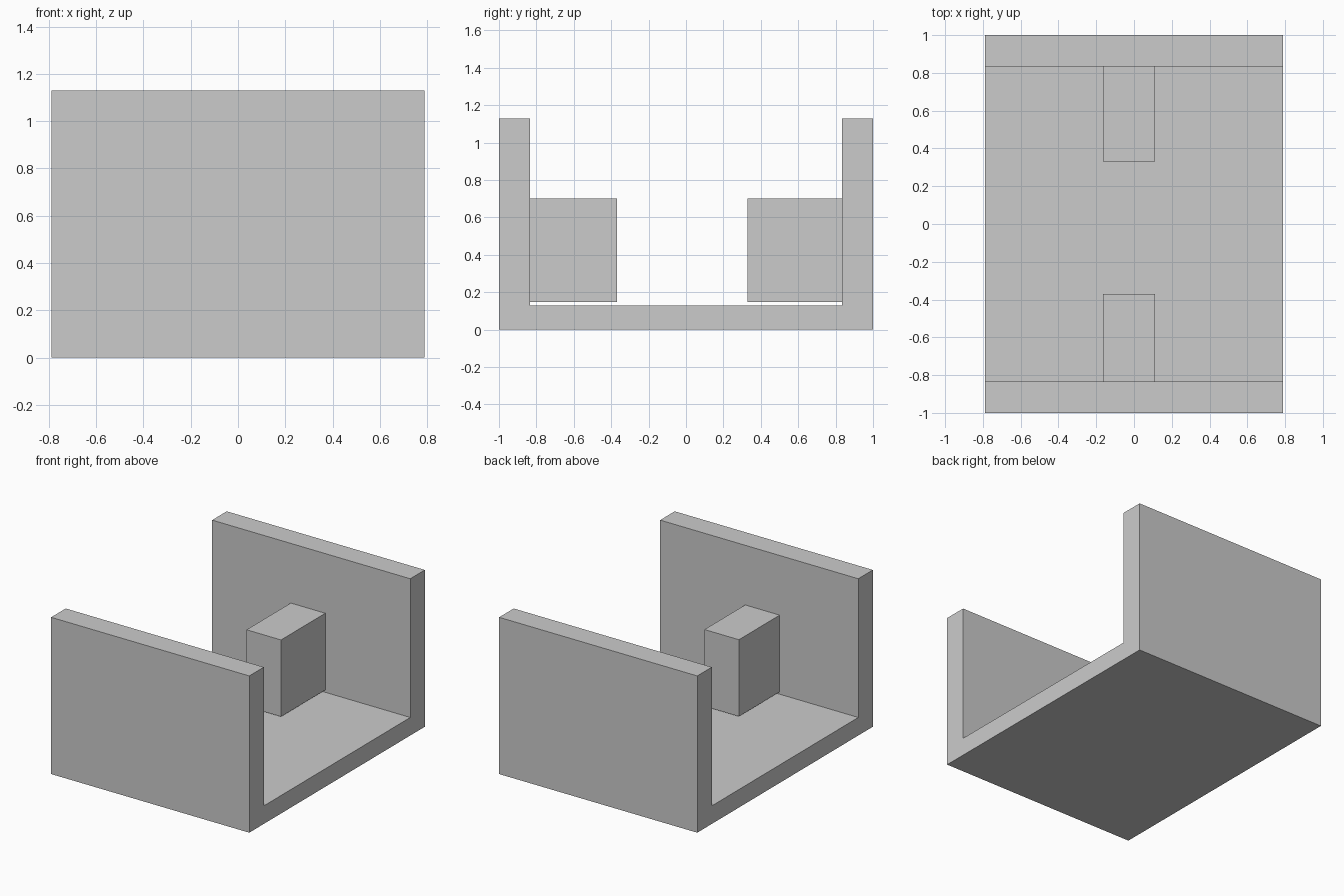
import bpy
import bmesh

if "Cube" in bpy.data.objects:
    bpy.data.objects.remove(bpy.data.objects["Cube"])


def make_object(name, bm):
    bmesh.ops.recalc_face_normals(bm, faces=bm.faces)
    mesh = bpy.data.meshes.new(name)
    bm.to_mesh(mesh)
    bm.free()
    obj = bpy.data.objects.new(name, mesh)
    bpy.context.collection.objects.link(obj)
    return obj


def extrude_x(name, profile, x0, x1):
    """Extrude a closed (y, z) profile from x0 to x1."""
    bm = bmesh.new()
    face = bm.faces.new([bm.verts.new((x0, y, z)) for y, z in profile])
    result = bmesh.ops.extrude_face_region(bm, geom=[face], use_keep_orig=True)
    verts = [g for g in result["geom"] if isinstance(g, bmesh.types.BMVert)]
    bmesh.ops.translate(bm, verts=verts, vec=(x1 - x0, 0, 0))
    return make_object(name, bm)


HALF_X = 0.79
WALL_IN = 0.834
FLOOR_TOP = 0.13
WALL_TOP = 1.13

# U-shaped channel: floor and two side walls in one piece
half = [(1, 0), (1, WALL_TOP), (WALL_IN, WALL_TOP), (WALL_IN, FLOOR_TOP)]
channel = half + [(-y, z) for y, z in reversed(half)]
extrude_x("channel", channel, -HALF_X, HALF_X)

# Blocks on the inner wall faces, hovering just above the floor
for name, y0, y1 in (("back_block", 0.33, WALL_IN), ("front_block", -WALL_IN, -0.37)):
    extrude_x(name, [(y0, 0.147), (y1, 0.147), (y1, 0.70), (y0, 0.70)], -0.163, 0.112)
